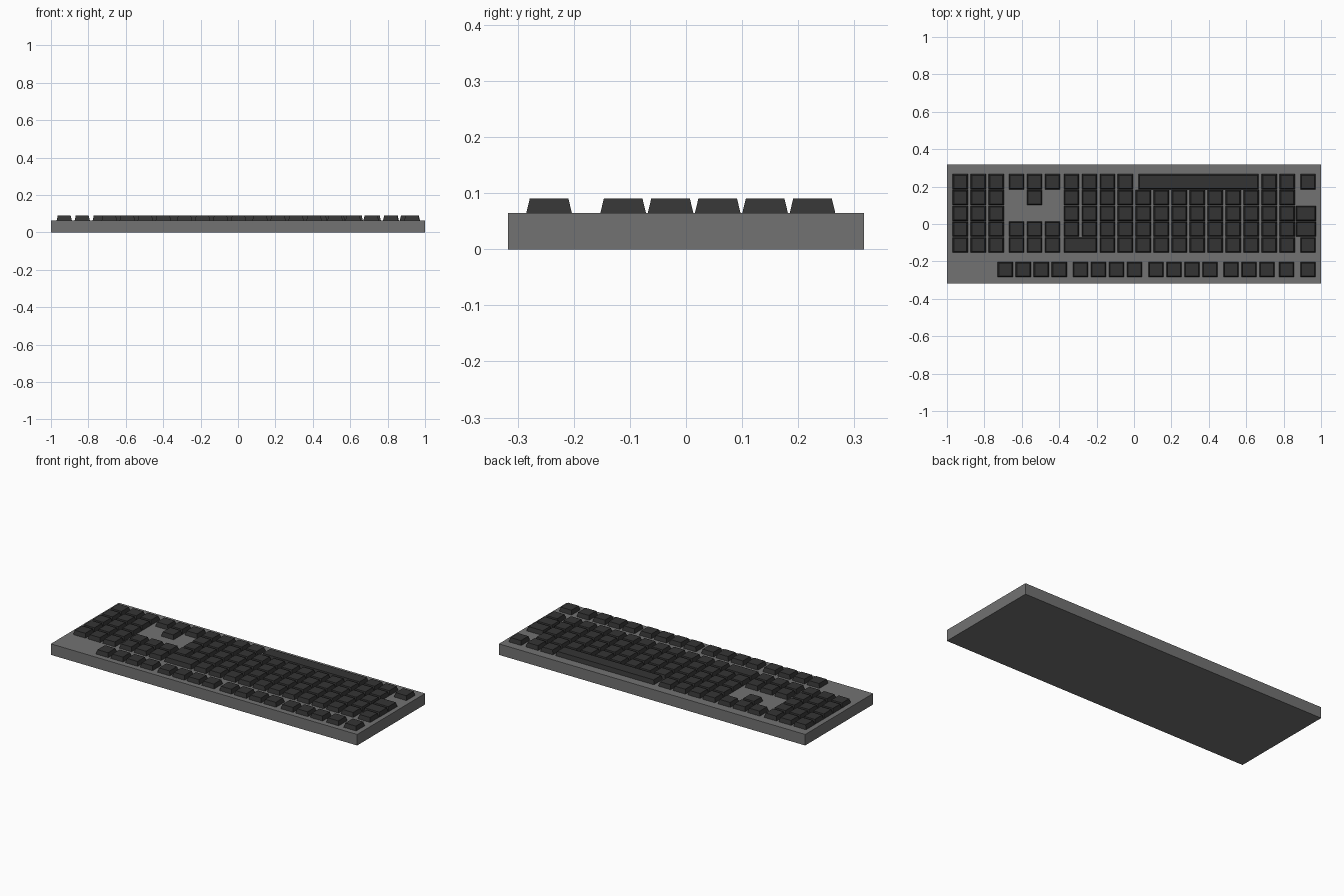
import bpy, bmesh

if "Cube" in bpy.data.objects:
    bpy.data.objects.remove(bpy.data.objects["Cube"])

BODY_H, KEY_TOP = 0.065, 0.09
KEY, PITCH, INSET = 0.081, 0.0962, 0.006
ROWS = [0.2255, 0.141, 0.0565, -0.0275, -0.112]   # space-bar row to number row
F_ROW = -0.244


def material(name, v):
    m = bpy.data.materials.new(name)
    m.diffuse_color = (v, v, v, 1)
    m.use_nodes = True
    m.node_tree.nodes["Principled BSDF"].inputs["Base Color"].default_value = m.diffuse_color
    return m


def make_object(name, bm, mat):
    bmesh.ops.recalc_face_normals(bm, faces=bm.faces)
    me = bpy.data.meshes.new(name)
    bm.to_mesh(me)
    bm.free()
    me.materials.append(mat)
    ob = bpy.data.objects.new(name, me)
    bpy.context.collection.objects.link(ob)
    return ob


def add_block(bm, x, y, w, d, z0, z1, inset=0.0):
    """Box whose top is drawn in by inset on every side."""
    for v in bmesh.ops.create_cube(bm, size=1)['verts']:
        top = v.co.z > 0
        k = 2 * inset if top else 0
        v.co = (x + v.co.x * 2 * (w - k) / 2, y + v.co.y * (d - k), z1 if top else z0)


def make_keys(name, keys):
    """keys: list of (x, y, width)."""
    bm = bmesh.new()
    for x, y, w in keys:
        add_block(bm, x, y, w, KEY, BODY_H, KEY_TOP, INSET)
    return make_object(name, bm, dark)


def run(x0, n, y):
    return [(x0 + i * PITCH, y, KEY) for i in range(n)]


grey = material("body_grey", 0.17)
dark = material("key_dark", 0.034)

# Body slab
bm = bmesh.new()
add_block(bm, 0, 0, 2.0, 0.634, 0, BODY_H)
make_object("keyboard_body", bm, grey)

# Number pad
make_keys("number_pad_keys", [k for y in ROWS for k in run(-0.929, 3, y)])

# Arrow keys and navigation block
X_NAV = -0.628
make_keys("arrow_keys", run(X_NAV, 3, ROWS[0]) + [(X_NAV + PITCH, ROWS[1], KEY)])
make_keys("navigation_keys", run(X_NAV, 3, ROWS[3]) + run(X_NAV, 3, ROWS[4]))

# Main block
X0 = -0.335
main = run(X0, 4, ROWS[0]) + run(X0 + 11 * PITCH, 2, ROWS[0])
for y in ROWS[1:4]:
    main += run(X0, 13, y)
main += run(X0 + 2 * PITCH, 11, ROWS[4])
make_keys("main_keys", main)

# Wide and edge keys
make_keys("space_bar", [(0.3445, ROWS[0], 0.643)])
make_keys("backspace_key", [(X0 + PITCH / 2, ROWS[4], KEY + PITCH)])
make_keys("wide_edge_keys", [(0.919, ROWS[2], 0.107), (0.919, ROWS[3], 0.107)])
make_keys("corner_keys", [(0.93, ROWS[0], KEY), (0.93, ROWS[4], KEY)])

# Function row
make_keys("function_keys", [k for x, n in ((-0.688, 4), (-0.286, 4), (0.118, 4),
                                           (0.519, 3), (0.816, 1), (0.93, 1))
                            for k in run(x, n, F_ROW)])
